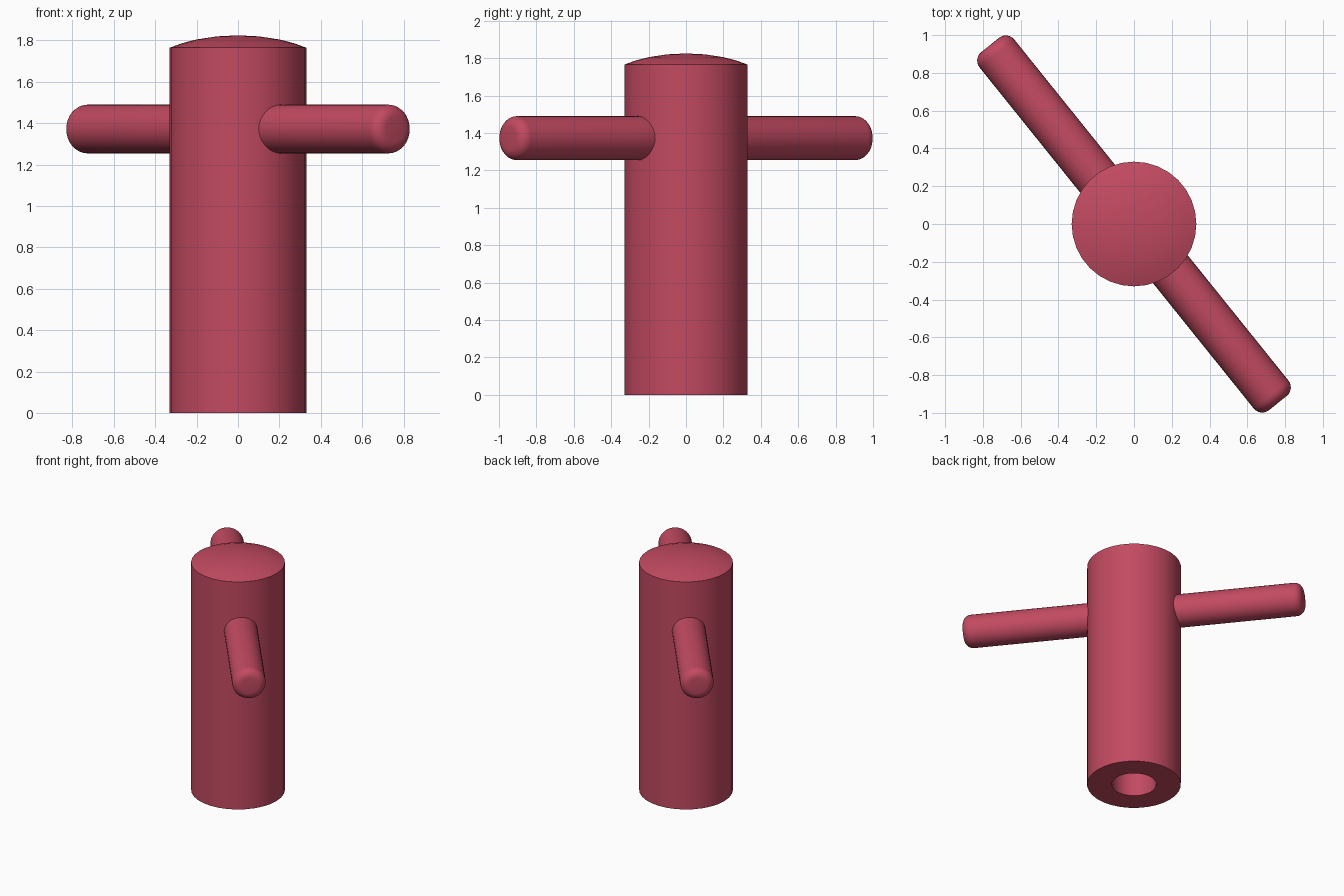
import bpy
import math

cube = bpy.data.objects.get("Cube")
if cube:
    bpy.data.objects.remove(cube, do_unlink=True)

# Single dusty red finish
red = bpy.data.materials.new("dusty_red")
red.use_nodes = True
COLOR = (0.54, 0.068, 0.119, 1)
red.diffuse_color = COLOR
red.node_tree.nodes["Principled BSDF"].inputs["Base Color"].default_value = COLOR


def lathe(name, profile, sides=32):
    """Revolve (radius, height) points around z; radius 0 closes at a pole."""
    verts, rings, faces = [], [], []
    for r, z in profile:
        n = 1 if r == 0 else sides
        rings.append([len(verts) + i for i in range(n)])
        for i in range(n):
            a = math.tau * i / sides
            verts.append((r * math.cos(a), r * math.sin(a), z))
    for low, high in zip(rings, rings[1:]):
        for i in range(sides):
            j = (i + 1) % sides
            quad = [low[i % len(low)], low[j % len(low)],
                    high[j % len(high)], high[i % len(high)]]
            faces.append(list(dict.fromkeys(quad)))
    mesh = bpy.data.meshes.new(name)
    mesh.from_pydata(verts, [], faces)
    mesh.materials.append(red)
    obj = bpy.data.objects.new(name, mesh)
    bpy.context.collection.objects.link(obj)
    bpy.ops.object.select_all(action='DESELECT')
    obj.select_set(True)
    bpy.context.view_layer.objects.active = obj
    bpy.ops.object.shade_smooth_by_angle(angle=math.radians(32))
    return obj


# Socket body: blind bore, flat rim, straight wall and shallow domed cap
lathe("socket_body", [
    (0, 1.0), (0.157, 1.0), (0.157, 0), (0.33, 0), (0.33, 1.765),
    (0.27, 1.787), (0.2, 1.805), (0.1, 1.82), (0, 1.825)])

# Cross handle: a bar with rounded rims and flat ends
RADIUS, HALF, ROUND = 0.118, 1.216, 0.058
end = []
for k in range(7):
    a = math.pi / 2 * k / 6
    end.append((RADIUS - ROUND + ROUND * math.cos(a),
                HALF - ROUND + ROUND * math.sin(a)))
end.append((0, HALF))
bar = lathe("cross_handle", [(r, -z) for r, z in reversed(end)] + end)
bar.rotation_euler = (0, math.pi / 2, math.radians(-51.2))
bar.location.z = 1.372
